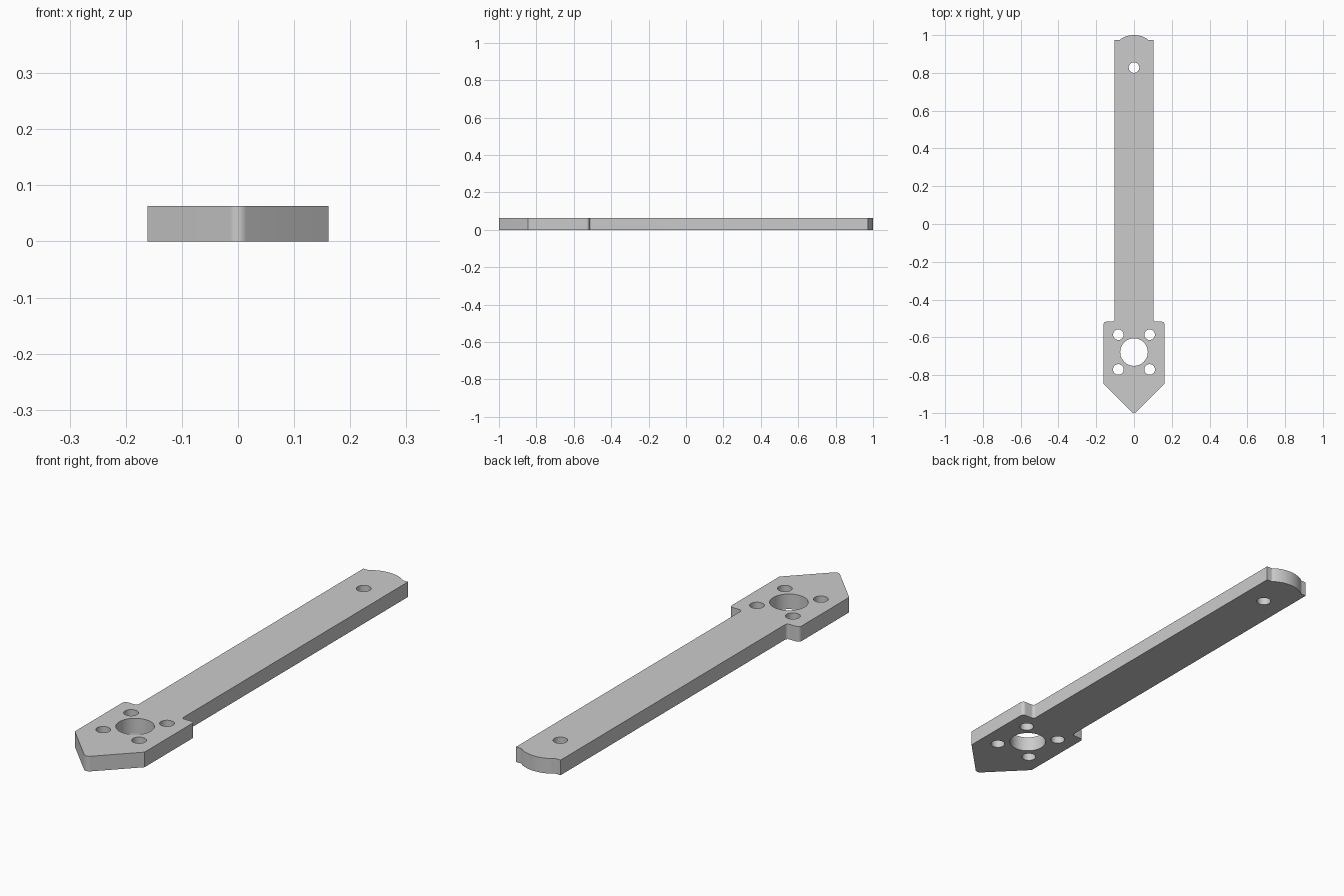
import bpy, bmesh
from math import sin, cos, pi, tan, asin
from mathutils import Vector

cube = bpy.data.objects.get("Cube")
if cube:
    bpy.data.objects.remove(cube, do_unlink=True)

THICK = 0.063
HEAD_W, BAR_W = 0.161, 0.103
MOTOR_Y = -0.678

grey = bpy.data.materials.new("light_grey")
grey.use_nodes = True
colour = (0.6, 0.6, 0.6, 1)
grey.diffuse_color = colour
grey.node_tree.nodes["Principled BSDF"].inputs["Base Color"].default_value = colour


def circle(x, y, r, n):
    return [Vector((x + r * cos(2 * pi * i / n), y + r * sin(2 * pi * i / n), 0)) for i in range(n)]


def fillet(prev, corner, nxt, r, steps=6):
    """Points of an arc of radius r that rounds a corner."""
    a, b = (prev - corner).normalized(), (nxt - corner).normalized()
    half_angle = a.angle(b) / 2
    centre = corner + (a + b).normalized() * (r / sin(half_angle))
    reach = r / tan(half_angle)
    start = (corner + a * reach - centre).normalized()
    end = (corner + b * reach - centre).normalized()
    return [centre + start.lerp(end, i / steps).normalized() * r for i in range(steps + 1)]


def round_outline(corners):
    """Closed outline from (x, y, radius) corners; radius 0 stays sharp."""
    pts = [Vector((x, y, 0)) for x, y, r in corners]
    out = []
    for i, (x, y, r) in enumerate(corners):
        if r:
            out += fillet(pts[i - 1], pts[i], pts[(i + 1) % len(pts)], r)
        else:
            out.append(pts[i])
    return out


# Right half of the arm outline, from the pointed tip to the domed end
half = [(HEAD_W, -0.845, 0), (HEAD_W, -0.517, 0.015), (BAR_W, -0.517, 0.012),
        (BAR_W, 0.973, 0), (0.078, 0.973, 0.01)]
dome_r = 0.132
span = asin(0.07 / dome_r)
dome = [(dome_r * sin(span * i / 10), 1 - dome_r + dome_r * cos(span * i / 10), 0)
        for i in range(10, -11, -1)]
mirrored = [(-x, y, r) for x, y, r in reversed(half)]
outline = round_outline([(0, -1.008, 0.02)] + half + dome + mirrored)

# Motor bore, four screw holes and the end hole
loops = [outline, circle(0, MOTOR_Y, 0.073, 48), circle(0, 0.828, 0.028, 32)]
for sx in (-1, 1):
    for sy in (-1, 1):
        loops.append(circle(sx * 0.083, MOTOR_Y + sy * 0.092, 0.028, 32))

# Fill the flat plate around the holes and extrude it
bm = bmesh.new()
edges = []
for loop in loops:
    verts = [bm.verts.new(p) for p in loop]
    edges += [bm.edges.new((verts[i - 1], verts[i])) for i in range(len(verts))]
bmesh.ops.triangle_fill(bm, use_beauty=True, use_dissolve=False, edges=edges, normal=(0, 0, 1))
top = bmesh.ops.extrude_face_region(bm, geom=bm.faces[:], use_keep_orig=True)
bmesh.ops.translate(bm, vec=(0, 0, THICK),
                    verts=[g for g in top["geom"] if isinstance(g, bmesh.types.BMVert)])
bmesh.ops.recalc_face_normals(bm, faces=bm.faces[:])
mesh = bpy.data.meshes.new("arm_plate")
bm.to_mesh(mesh)
bm.free()
mesh.materials.append(grey)

arm = bpy.data.objects.new("arm_plate", mesh)
bpy.context.collection.objects.link(arm)
bpy.ops.object.select_all(action="DESELECT")
arm.select_set(True)
bpy.context.view_layer.objects.active = arm
bpy.ops.object.shade_smooth_by_angle(angle=pi / 6)
